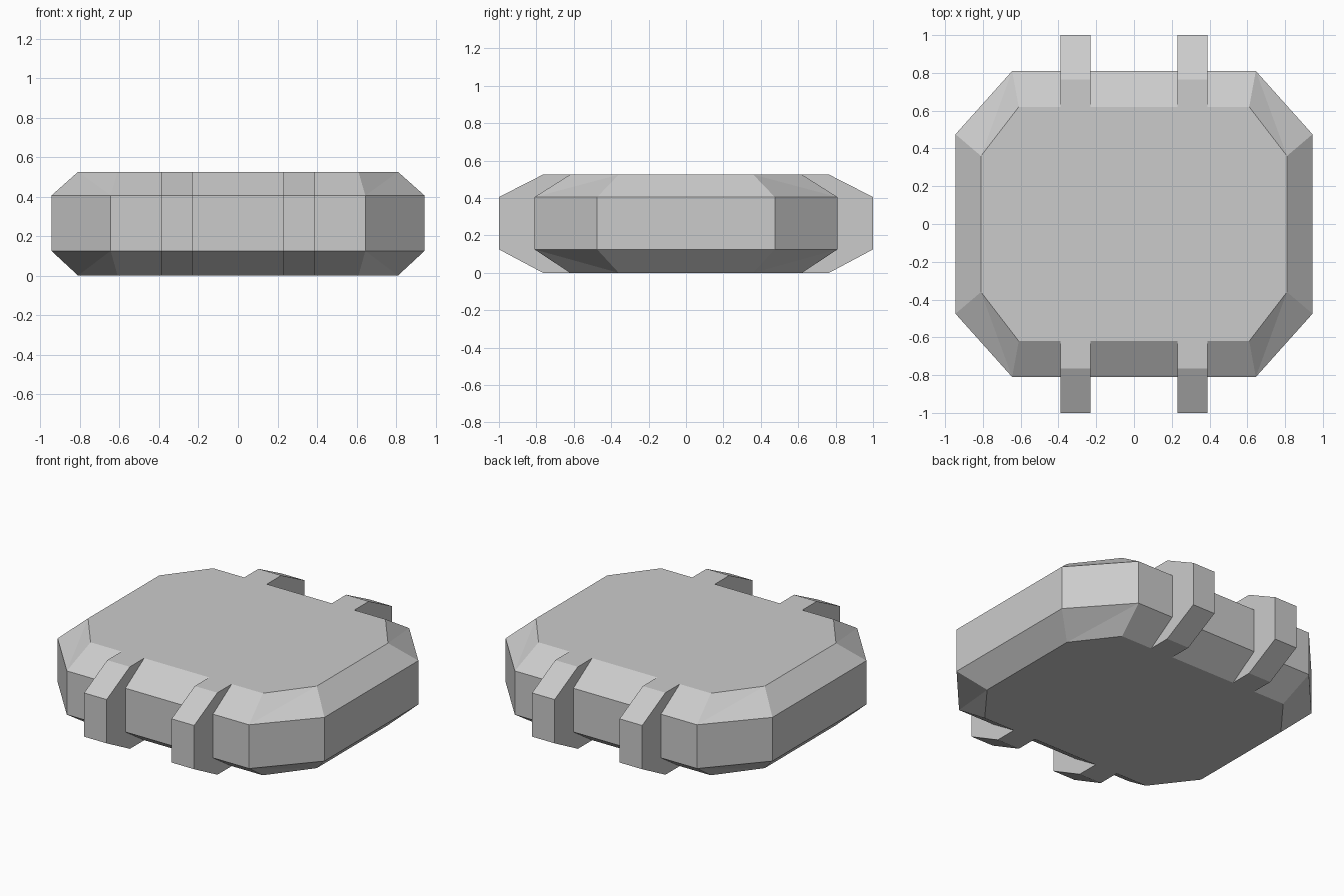
import bpy, bmesh

if "Cube" in bpy.data.objects:
    bpy.data.objects.remove(bpy.data.objects["Cube"])


def finish(bm, name):
    bmesh.ops.recalc_face_normals(bm, faces=bm.faces[:])
    mesh = bpy.data.meshes.new(name)
    bm.to_mesh(mesh)
    bm.free()
    obj = bpy.data.objects.new(name, mesh)
    bpy.context.collection.objects.link(obj)
    return obj


def octagon(bm, a, b, c, d, z):
    pts = [(a, -b), (a, b), (c, d), (-c, d), (-a, b), (-a, -b), (-c, -d), (c, -d)]
    return [bm.verts.new((x, y, z)) for x, y in pts]


def bridge(bm, inner, outer, split):
    for i in range(8):
        j = (i + 1) % 8
        if split and i % 2:
            # corner bevels are folded along one diagonal
            s, e = (i, j) if i % 4 == 1 else (j, i)
            bm.faces.new((inner[s], outer[s], outer[e]))
            bm.faces.new((inner[s], outer[e], inner[e]))
        else:
            bm.faces.new((inner[i], outer[i], outer[j], inner[j]))


# Main slab: octagon with bevelled top and bottom rims
INNER, OUTER = (0.81, 0.36, 0.61, 0.62), (0.945, 0.475, 0.645, 0.81)
bm = bmesh.new()
bottom = octagon(bm, *INNER, 0)
low = octagon(bm, *OUTER, 0.125)
high = octagon(bm, *OUTER, 0.405)
top = octagon(bm, *INNER, 0.525)
bm.faces.new(bottom)
bm.faces.new(top)
bridge(bm, bottom, low, True)
bridge(bm, low, high, False)
bridge(bm, top, high, True)
finish(bm, "slab_body")

# Four clips gripping the front and back edges
PROFILE = [(0.62, 0), (0.765, 0), (1, 0.125), (1, 0.405), (0.765, 0.525), (0.62, 0.525)]
for sy, end in ((-1, "front"), (1, "back")):
    for sx, side in ((-1, "left"), (1, "right")):
        bm = bmesh.new()
        rings = [[bm.verts.new((sx * x, sy * y, z)) for y, z in PROFILE] for x in (0.23, 0.39)]
        for ring in rings:
            bm.faces.new(ring)
        for i in range(len(PROFILE)):
            j = (i + 1) % len(PROFILE)
            bm.faces.new((rings[0][i], rings[0][j], rings[1][j], rings[1][i]))
        finish(bm, f"{end}_{side}_clip")
